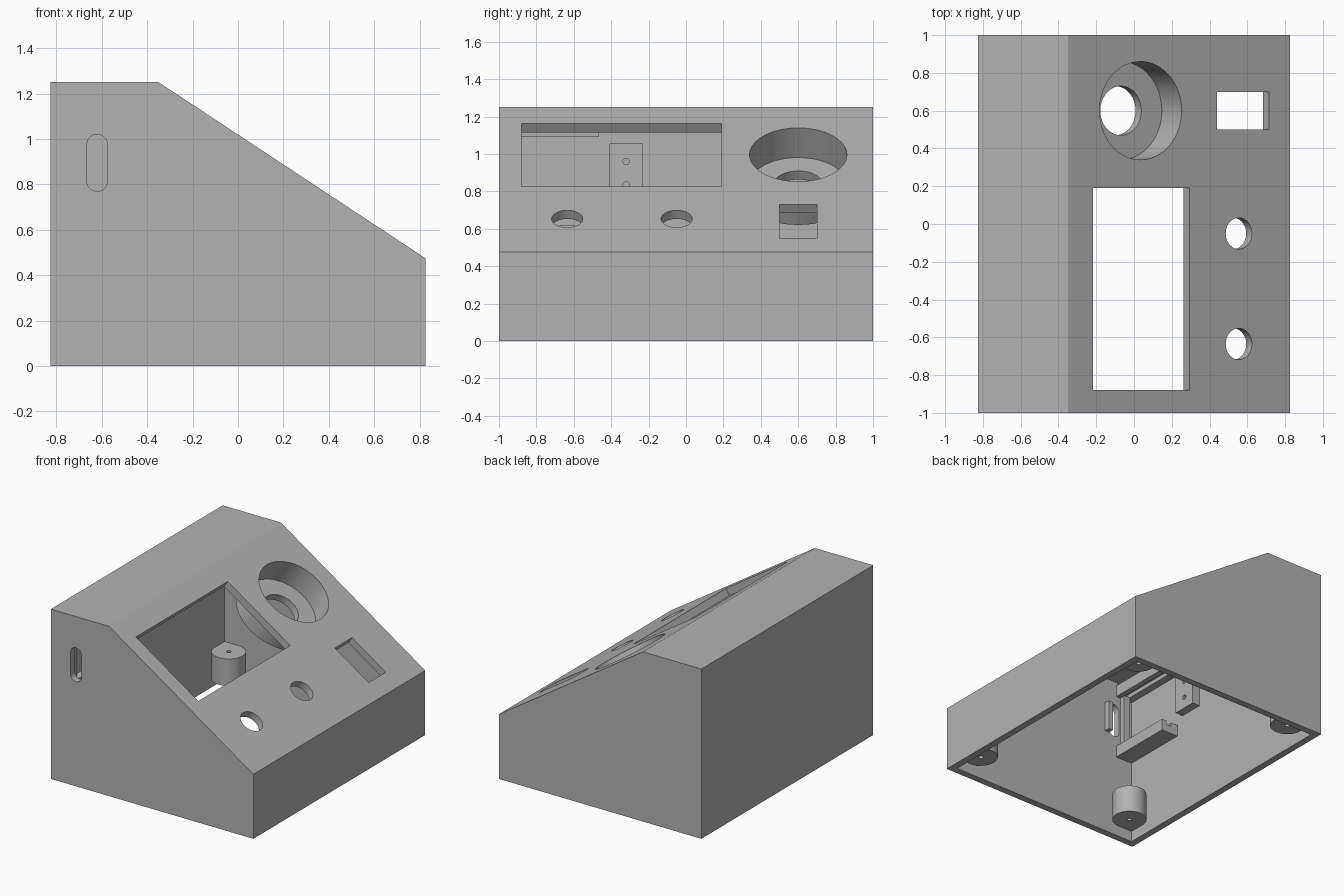
import bpy, bmesh, math
from mathutils import Matrix, Vector

if "Cube" in bpy.data.objects:
    bpy.data.objects.remove(bpy.data.objects["Cube"])

grey = bpy.data.materials.new("plain grey")
grey.use_nodes = True
colour = (0.45, 0.45, 0.45, 1)
grey.diffuse_color = colour
grey.node_tree.nodes["Principled BSDF"].inputs["Base Color"].default_value = colour

WALL, PANEL = 0.05, 0.055
HX, HY, TOP, LOW, RIDGE = 0.825, 1.0, 1.25, 0.475, -0.35


def frame(origin, u, v):
    """Matrix whose local x, y and z run along u, v and u cross v."""
    u, v = Vector(u).normalized(), Vector(v).normalized()
    m = Matrix((u, v, u.cross(v))).transposed().to_4x4()
    m.translation = origin
    return m


FLOOR = Matrix()
FRONT = frame((0, 0, 0), (1, 0, 0), (0, 0, 1))      # local z points to the front
SLOPE = frame((RIDGE, 0, TOP), (HX - RIDGE, 0, LOW - TOP), (0, 1, 0))


def prism(name, points, a, b, space):
    """Extrude a flat outline from depth a to depth b in the given frame."""
    bm = bmesh.new()
    ends = [[bm.verts.new(space @ Vector((x, y, d))) for x, y in points] for d in (a, b)]
    bm.faces.new(ends[0])
    bm.faces.new(ends[1])
    n = len(points)
    for i in range(n):
        j = (i + 1) % n
        bm.faces.new((ends[0][i], ends[0][j], ends[1][j], ends[1][i]))
    bmesh.ops.recalc_face_normals(bm, faces=bm.faces)
    mesh = bpy.data.meshes.new(name)
    bm.to_mesh(mesh)
    bm.free()
    mesh.materials.append(grey)
    obj = bpy.data.objects.new(name, mesh)
    bpy.context.collection.objects.link(obj)
    return obj


def rect(x0, x1, y0, y1):
    return [(x0, y0), (x1, y0), (x1, y1), (x0, y1)]


def arc(cx, cy, r, start=0, end=360, steps=64):
    count = steps if end - start == 360 else steps + 1
    angles = [math.radians(start + (end - start) * i / steps) for i in range(count)]
    return [(cx + r * math.cos(t), cy + r * math.sin(t)) for t in angles]


def combine(obj, tool, operation="DIFFERENCE"):
    """Apply a boolean and discard the tool."""
    mod = obj.modifiers.new("bool", "BOOLEAN")
    mod.operation, mod.object, mod.solver = operation, tool, "EXACT"
    graph = bpy.context.evaluated_depsgraph_get()
    mesh = bpy.data.meshes.new_from_object(obj.evaluated_get(graph))
    obj.modifiers.clear()
    obj.data = mesh
    bpy.data.objects.remove(tool)


def smooth(obj):
    bpy.ops.object.select_all(action="DESELECT")
    obj.select_set(True)
    bpy.context.view_layer.objects.active = obj
    bpy.ops.object.shade_smooth_by_angle(angle=math.radians(25))


# Sloped housing, hollow and open underneath
housing = prism("housing", [(-HX, 0), (HX, 0), (HX, LOW), (RIDGE, TOP), (-HX, TOP)],
                -HY, HY, FRONT)
fall = (TOP - LOW) / (HX - RIDGE)
drop = PANEL * math.sqrt(1 + fall * fall)
ix, roof = HX - WALL, TOP - WALL
inner_low = TOP - drop - fall * (ix - RIDGE)
inner_ridge = RIDGE + (WALL - drop) / fall
combine(housing, prism("cavity", [(-ix, -0.1), (ix, -0.1), (ix, inner_low),
                                  (inner_ridge, roof), (-ix, roof)],
                       -HY + WALL, HY - WALL, FRONT))

# Round cup hanging below the panel
combine(housing, prism("cup", arc(0.461, 0.6, 0.31), -0.245, -0.03, SLOPE), "UNION")
combine(housing, prism("cup_recess", arc(0.461, 0.6, 0.26), -0.19, 0.1, SLOPE))
combine(housing, prism("cup_hole", arc(0.461, 0.6, 0.13), -0.35, -0.1, SLOPE))

# Panel openings: display, switch and two buttons
for outline in (rect(0.16, 0.77, -0.88, 0.19), rect(0.946, 1.275, 0.5, 0.7),
                arc(1.084, -0.05, 0.083), arc(1.084, -0.635, 0.083)):
    combine(housing, prism("opening", outline, -0.12, 0.1, SLOPE))

# Rounded slot through the front wall
slot = arc(-0.62, 0.975, 0.045, 0, 180, 24) + arc(-0.62, 0.815, 0.045, 180, 360, 24)
combine(housing, prism("slot", slot, 0.9, 1.1, FRONT))
smooth(housing)

# Screw posts fitted into the four bottom corners
R = 0.115
for sx, side in ((-1, "right"), (1, "left")):
    for sy, end in ((-1, "front"), (1, "back")):
        outline = [(R, R)] + arc(0, 0, R, 90, 360, 48)
        cx, cy = sx * (ix - R), sy * (HY - WALL - R)
        post = prism(f"{end}_{side}_post", [(cx + sx * x, cy + sy * y) for x, y in outline],
                     0.08, 0.28, FLOOR)
        combine(post, prism("screw_hole", arc(cx, cy, 0.016, steps=24), 0, 0.4, FLOOR))
        smooth(post)

# Grooved rails that hold a circuit board behind the slot
MID = 0.895
for s, name in ((-1, "lower_rail"), (1, "upper_rail")):
    outline = [(-0.78, 0.28), (-0.64, 0.28), (-0.64, 0.195), (-0.68, 0.195),
               (-0.68, 0.225), (-0.72, 0.225), (-0.72, 0.195), (-0.78, 0.195)]
    prism(name, [(x, MID + s * z) for x, z in outline], 0.465, 0.96, FRONT)
prism("board_stop", rect(-0.73, -0.675, MID - 0.2, MID + 0.2), 0.91, 0.96, FRONT)
prism("slot_guard", rect(-0.575, -0.54, MID - 0.11, MID + 0.11), 0.91, 0.96, FRONT)

# Mounting block with two screw holes on the tall wall
block = prism("mounting_block", rect(-0.78, -0.715, 0.75, 1.055), 0.23, 0.41, FRONT)
SIDE = frame((0, 0, 0), (0, 1, 0), (0, 0, 1))
for z in (0.835, 0.96):
    combine(block, prism("block_hole", arc(-0.32, z, 0.017, steps=24), -0.76, -0.6, SIDE))
smooth(block)
